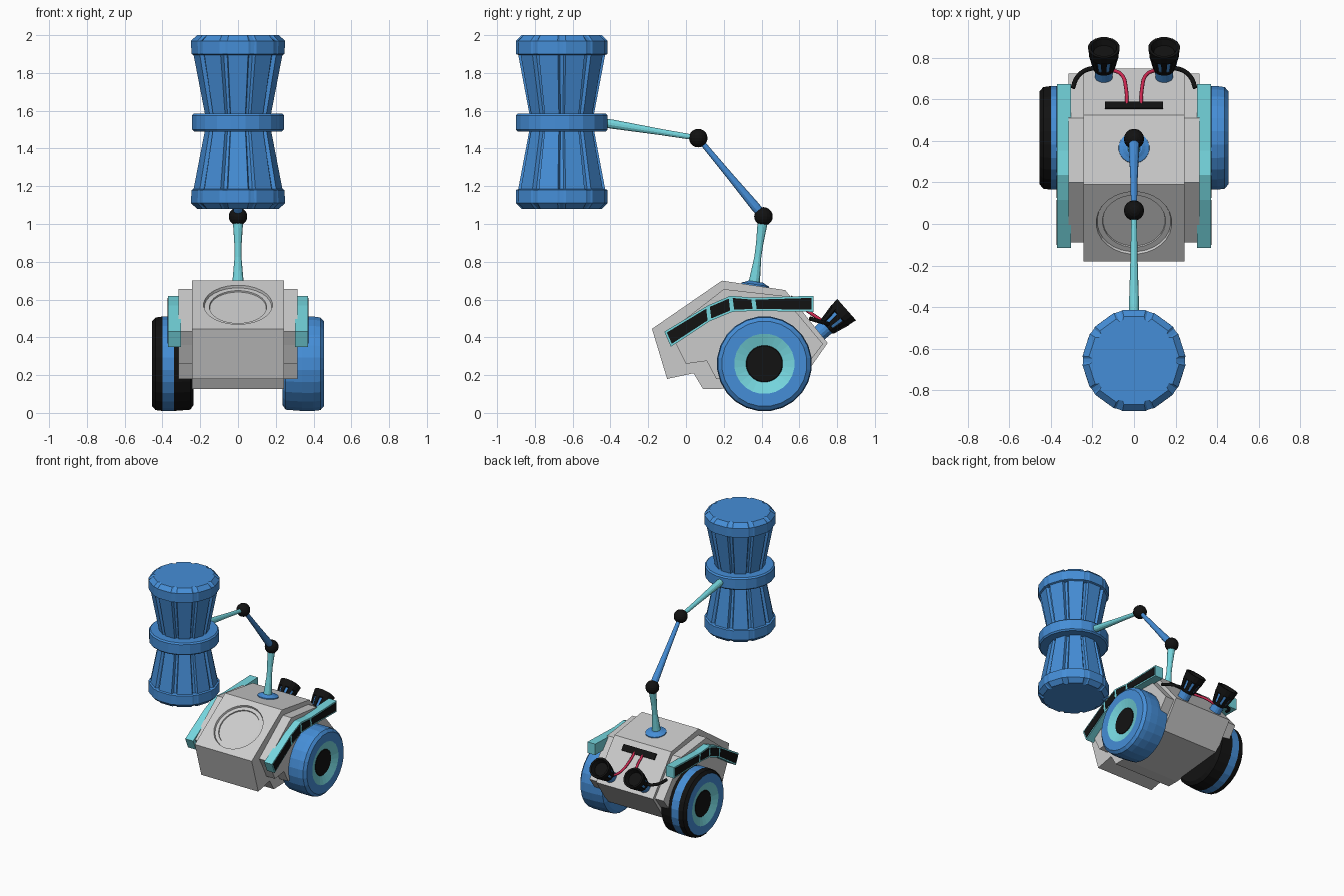
import bpy, bmesh
from math import sin, cos, pi, radians
from mathutils import Vector as V

if "Cube" in bpy.data.objects:
    bpy.data.objects.remove(bpy.data.objects["Cube"])


def mat(name, rgb):
    m = bpy.data.materials.new(name)
    m.diffuse_color = (*rgb, 1)
    m.use_nodes = True
    m.node_tree.nodes["Principled BSDF"].inputs["Base Color"].default_value = m.diffuse_color
    return m


BLUE = mat("blue", (0.06, 0.27, 0.68))
CYAN = mat("cyan", (0.18, 0.68, 0.74))
BLACK = mat("black", (0.006, 0.006, 0.006))
RED = mat("red", (0.6, 0.02, 0.08))


def loft(name, rings, mats=None):
    """Skin matching rings and cap both ends; mats is one material or one per band."""
    bm = bmesh.new()
    vs = [[bm.verts.new(p) for p in r] for r in rings]
    n = len(rings[0])
    bands = mats if isinstance(mats, list) else [mats] * (len(rings) - 1)
    slots = [m for i, m in enumerate(bands) if m and m not in bands[:i]]
    idx = [slots.index(m) if m else 0 for m in bands]
    for k in range(len(rings) - 1):
        for i in range(n):
            j = (i + 1) % n
            bm.faces.new((vs[k][i], vs[k][j], vs[k + 1][j], vs[k + 1][i])).material_index = idx[k]
    bm.faces.new(vs[0][::-1]).material_index = idx[0]
    bm.faces.new(vs[-1]).material_index = idx[-1]
    bmesh.ops.recalc_face_normals(bm, faces=bm.faces)
    me = bpy.data.meshes.new(name)
    bm.to_mesh(me)
    bm.free()
    for m in slots:
        me.materials.append(m)
    ob = bpy.data.objects.new(name, me)
    bpy.context.collection.objects.link(ob)
    return ob


def lathe(name, base, axis, prof, mats=None, n=20):
    """Turn (distance, radius) pairs round an axis."""
    base, axis = V(base), V(axis).normalized()
    u = axis.cross(V((0, 0, 1)) if abs(axis.z) < 0.9 else V((0, 1, 0))).normalized()
    w = axis.cross(u)
    return loft(name, [[base + axis * t + r * (u * cos(2 * pi * (i + .5) / n) + w * sin(2 * pi * (i + .5) / n))
                        for i in range(n)] for t, r in prof], mats)


def prism(name, pts, x0, x1, m=None):
    """Side profile (y, z) extruded along x."""
    return loft(name, [[(x, y, z) for y, z in pts] for x in (x0, x1)], m)


def rod(name, a, b, prof, m):
    a, b = V(a), V(b)
    L = (b - a).length
    return lathe(name, a, b - a, [(t * L, r) for t, r in prof], m, 12)


def hose(name, pts, r, m):
    cu = bpy.data.curves.new(name, 'CURVE')
    cu.dimensions = '3D'
    cu.bevel_depth, cu.bevel_resolution, cu.resolution_u = r, 2, 6
    sp = cu.splines.new('BEZIER')
    sp.bezier_points.add(len(pts) - 1)
    for bp, p in zip(sp.bezier_points, pts):
        bp.co = p
        bp.handle_left_type = bp.handle_right_type = 'AUTO'
    cu.materials.append(m)
    bpy.context.collection.objects.link(bpy.data.objects.new(name, cu))


# central body with a round recess in the sloping front panel
body = prism("body", [(-.18, .445), (.19, .70), (.525, .65), (.75, .37), (.61, .17), (.18, .127),
                      (.09, .127), (.04, .21), (-.10, .18)], -.243, .243)
nrm = V((0, -.568, .823))
mid = V((0, .005, .5725))
cutter = lathe("recess_cutter", mid - nrm * .022, nrm, [(0, .15), (.008, .152), (.0081, .178), (.06, .195)], None, 28)
md = body.modifiers.new("recess", 'BOOLEAN')
md.object, md.solver = cutter, 'EXACT'
bpy.context.view_layer.objects.active = body
bpy.ops.object.modifier_apply(modifier=md.name)
bpy.data.objects.remove(cutter)

# rear slot, flush with the rear slope
prism("rear_slot", [(.553, .616), (.560, .622), (.590, .585), (.582, .579)], -.14, .14, BLACK)

up = [(-.115, .43), (.115, .568), (.235, .62), (.355, .61), (.675, .62)]
low = [(-.08, .35), (.125, .485), (.245, .535), (.365, .54), (.675, .535)]
axis = V((0, .75, .66)).normalized()
side = V((1, 0, 0))
for s, tag in ((1, "right"), (-1, "left")):
    # side pod
    prism("side_pod_" + tag, [(-.09, .43), (.2, .655), (.51, .62), (.725, .365), (.6, .2), (.16, .18),
                              (.11, .275), (.0, .26), (-.05, .36)], s * .24, s * .316)
    # fender strip with four dark panels
    prism("fender_" + tag, up + low[::-1], s * .303, s * .37, CYAN)
    for i in range(4):
        q = [V(p) for p in (up[i], up[i + 1], low[i + 1], low[i])]
        c = sum(q, V((0, 0))) / 4
        ins = []
        for k in range(4):
            e1, e2 = (q[k - 1] - q[k]).normalized(), (q[(k + 1) % 4] - q[k]).normalized()
            ins.append(q[k] + (e1 + e2) * .011)
        prism(f"fender_panel_{tag}_{i}", ins, s * .36, s * .373, BLACK)
    # wheel: plain blue on the right, black tread with a blue band on the left
    T = BLUE if s > 0 else BLACK
    lathe("wheel_" + tag, (0, .415, .26), (s, 0, 0),
          [(.235, .22), (.252, .245), (.34, .252), (.40, .252), (.437, .247), (.455, .226),
           (.455, .16), (.435, .098), (.438, .094)], [T, T, BLUE, T, T, BLUE, CYAN, BLACK], 24)
    # exhaust cup: blue core, black fins and hollow black rim
    b = V((s * .145, .70, .415))
    lathe("exhaust_core_" + tag, b, axis, [(-.03, .042), (.06, .044), (.16, .064)], BLUE, 16)
    lathe("exhaust_collar_" + tag, b, axis, [(.06, .046), (.063, .05), (.078, .053), (.08, .048)], BLACK, 16)
    lathe("exhaust_rim_" + tag, b, axis, [(.145, .063), (.15, .07), (.2, .077), (.2, .063), (.17, .05)], BLACK, 16)
    w = axis.cross(side)
    for k in range(8):
        a = 2 * pi * k / 8
        out, tan = side * cos(a) + w * sin(a), w * cos(a) - side * sin(a)
        loft(f"exhaust_fin_{tag}_{k}",
             [[b + axis * t + out * (r + d) + tan * h for d, h in ((-.012, -g), (0, -g), (0, g), (-.012, g))]
              for t, r, g in ((.065, .051, .010), (.155, .071, .015))], BLACK)
    # hoses
    hose("red_hose_" + tag, [(s * .035, .575, .59), (s * .038, .65, .535), (s * .06, .72, .485),
                             (s * .115, .745, .45)], .009, RED)
    hose("black_hose_" + tag, [(s * .295, .655, .50), (s * .275, .705, .485), (s * .235, .74, .475),
                               (s * .165, .755, .47)], .011, BLACK)

# arm: base disc, three tapered links, two ball joints
J1, J2 = V((0, .41, 1.04)), V((0, .065, 1.455))
lathe("arm_base", (0, .365, .665), (0, .15, 1), [(0, .076), (.015, .074), (.022, .055), (.03, .04)], BLUE, 20)
rod("lower_arm", (0, .36, .68), J1, [(0, .032), (.4, .019), (.6, .02), (.92, .028), (1, .024)], CYAN)
rod("middle_arm", J1, J2, [(0, .024), (.12, .026), (.5, .019), (1, .014)], BLUE)
rod("upper_arm", J2, (0, -.44, 1.537), [(0, .014), (.4, .017), (.9, .025), (1, .024)], CYAN)
for nm, p in (("lower_joint", J1), ("upper_joint", J2)):
    bpy.ops.mesh.primitive_uv_sphere_add(segments=16, ring_count=10, radius=.049, location=p)
    bpy.context.object.name = nm
    bpy.context.object.data.materials.append(BLACK)


# hammer head: two fluted halves mirrored about a plain middle ring
def fluted(z, r, g):
    return [(q * cos(radians(a)), -.658 + q * sin(radians(a)), z)
            for k in range(10) for da, q in ((-13, r), (13, r), (15.5, r - g), (20.5, r - g))
            for a in [36 * k + da - 90]]


for s, tag in ((1, "top"), (-1, "bottom")):
    loft("hammer_" + tag, [fluted(1.54 + s * h, r, g) for h, r, g in
                           ((0, .165, .015), (.04, .175, .018), (.355, .236, .02), (.36, .248, .003),
                            (.43, .249, .003), (.46, .218, .016))], BLUE)
lathe("hammer_ring", (0, -.658, 1.49), (0, 0, 1),
      [(0, .236), (.01, .246), (.085, .246), (.095, .236)], BLUE, 20)
